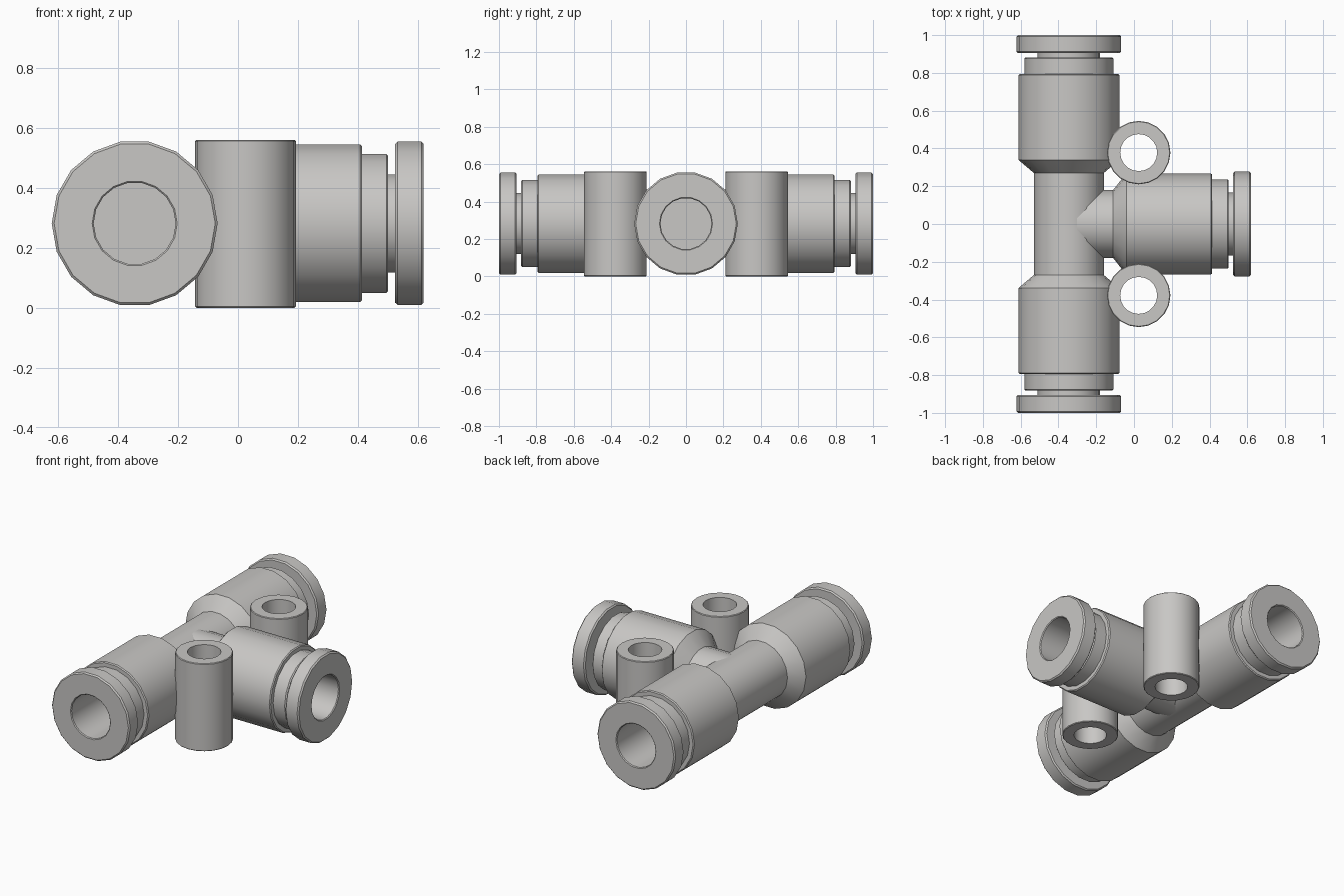
import bpy, bmesh, math
from mathutils import Vector

if "Cube" in bpy.data.objects:
    bpy.data.objects.remove(bpy.data.objects["Cube"])

ZC = 0.282      # height of the tube axes
XM = -0.345     # x of the main run

grey = bpy.data.materials.new("light grey plastic")
grey.diffuse_color = (0.58, 0.57, 0.555, 1)
grey.use_nodes = True
grey.node_tree.nodes["Principled BSDF"].inputs["Base Color"].default_value = grey.diffuse_color


def lathe(name, profile, origin, axis, u, v, sides, closed=False):
    """Revolve (radius, distance along axis) points; radius 0 makes a pole."""
    bm = bmesh.new()
    origin, axis, u, v = Vector(origin), Vector(axis), Vector(u), Vector(v)
    rings = []
    for r, t in profile:
        c = origin + axis * t
        if r == 0:
            rings.append([bm.verts.new(c)] * sides)
            continue
        rings.append([bm.verts.new(c + r * (u * math.cos(a) + v * math.sin(a)))
                      for a in (2 * math.pi * i / sides for i in range(sides))])
    pairs = list(zip(rings, rings[1:]))
    if closed:
        pairs.append((rings[-1], rings[0]))
    for a, b in pairs:
        for i in range(sides):
            j = (i + 1) % sides
            quad = list(dict.fromkeys([a[i], a[j], b[j], b[i]]))
            bm.faces.new(quad)
    bmesh.ops.recalc_face_normals(bm, faces=bm.faces)
    me = bpy.data.meshes.new(name)
    bm.to_mesh(me)
    bm.free()
    me.materials.append(grey)
    ob = bpy.data.objects.new(name, me)
    bpy.context.collection.objects.link(ob)
    bpy.ops.object.select_all(action='DESELECT')
    ob.select_set(True)
    bpy.context.view_layer.objects.active = ob
    bpy.ops.object.shade_smooth_by_angle(angle=math.radians(30))
    return ob


def port(end):
    """Push-in port profile, from the blind bore out and back to the thin pipe."""
    pts = [(0, 0.42), (0.137, 0.42), (0.137, 0.005), (0.142, 0),      # bore
           (0.269, 0), (0.277, 0.008), (0.277, 0.087), (0.269, 0.095),  # collar
           (0.166, 0.095), (0.166, 0.119),                            # neck
           (0.230, 0.119), (0.236, 0.125), (0.236, 0.206),            # ring
           (0.261, 0.206), (0.267, 0.212), (0.267, 0.66),             # body
           (0.250, 0.675), (0.185, 0.73)]                             # shoulder
    return [(r, end - d) for r, d in pts]


# Main run along y, mirrored about its middle
half = port(1.0)
lathe("main_run", half + [(r, -t) for r, t in reversed(half)],
      (XM, 0, ZC), (0, 1, 0), (1, 0, 0), (0, 0, 1), 18)

# Side branch along x, its pipe ending inside the main run
branch = port(0.62)[:-1] + [(0.181, -0.11), (0.181, XM), (0, XM)]
lathe("side_branch", branch, (0, 0, ZC), (1, 0, 0), (0, 1, 0), (0, 0, 1), 18)

# Two upright mounting sleeves with through holes
sleeve = [(0.098, 0), (0.164, 0), (0.168, 0.004), (0.168, 0.557),
          (0.164, 0.561), (0.098, 0.561)]
for side, label in ((1, "back"), (-1, "front")):
    lathe("mounting_sleeve_" + label, sleeve, (0.025, 0.378 * side, 0),
          (0, 0, 1), (1, 0, 0), (0, 1, 0), 20, closed=True)
